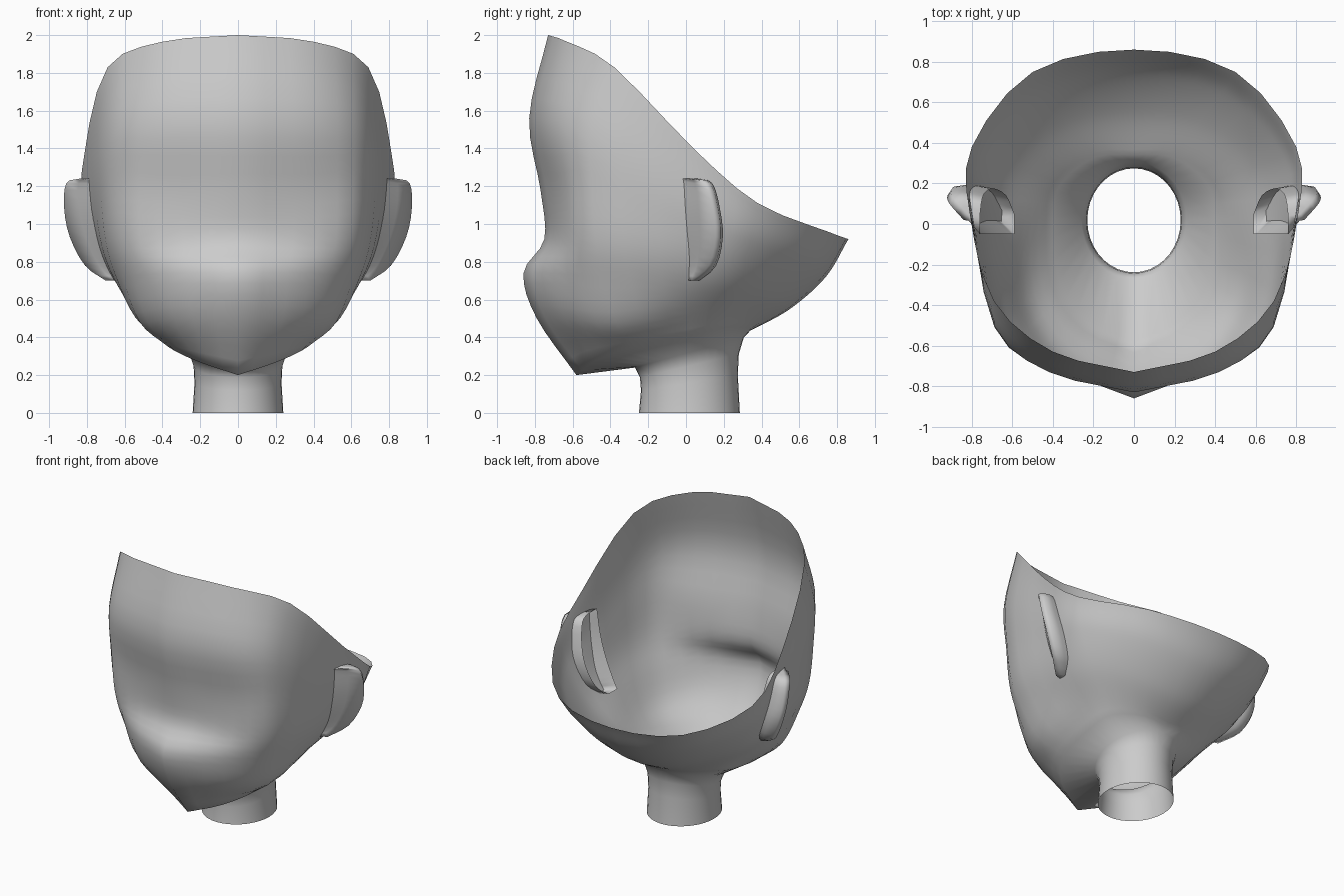
import bpy
import math
from mathutils import Vector

cube = bpy.data.objects.get("Cube")
if cube:
    bpy.data.objects.remove(cube, do_unlink=True)

grey = bpy.data.materials.new("plain_grey")
grey.use_nodes = True
grey.diffuse_color = (0.6, 0.6, 0.6, 1)
grey.node_tree.nodes["Principled BSDF"].inputs["Base Color"].default_value = grey.diffuse_color


def smooth_path(points, steps, mirror_end=False):
    """Sample a smooth curve through the points, optionally mirrored in x at its end."""
    p = [Vector(q) for q in points]
    before = 2 * p[0] - p[1]
    after = 2 * p[-1] - p[-2]
    if mirror_end:
        after = Vector((-p[-2].x, p[-2].y, p[-2].z))
    p = [before] + p + [after]
    result = []
    for i in range(1, len(p) - 2):
        a, b, c, d = p[i - 1:i + 3]
        for s in range(steps):
            t = s / steps
            result.append(0.5 * (2 * b + (c - a) * t
                                 + (2 * a - 5 * b + 4 * c - d) * t ** 2
                                 + (3 * b - a - 3 * c + d) * t ** 3))
    result.append(p[-2])
    return result


def loft(name, rows, flip=False, caps=False):
    """Skin a list of equally long rows of points with smooth quads."""
    n = len(rows[0])
    verts = [v for row in rows for v in row]
    faces = []
    for r in range(len(rows) - 1):
        for c in range(n - 1):
            a, b = r * n + c, (r + 1) * n + c
            faces.append((a, b, b + 1, a + 1))
    if caps:
        last = (len(rows) - 1) * n
        faces.append(tuple(range(n)))
        faces.append(tuple(last + c for c in reversed(range(n))))
    if flip:
        faces = [f[::-1] for f in faces]
    mesh = bpy.data.meshes.new(name)
    mesh.from_pydata(verts, [], faces)
    mesh.materials.append(grey)
    obj = bpy.data.objects.new(name, mesh)
    bpy.context.collection.objects.link(obj)
    for poly in mesh.polygons:
        poly.use_smooth = True
    return obj


# Head: lines running from the open rim down to the jaw, from front to back
face_centre = [(0, -.73, 2), (0, -.83, 1.56), (0, -.77, 1.18), (0, -.75, .92),
               (0, -.86, .74), (0, -.79, .5), (0, -.58, .2)]
cheek = [(.4, -.63, 1.965), (.42, -.73, 1.55), (.42, -.67, 1.18), (.42, -.66, .92),
         (.38, -.7, .74), (.34, -.64, .5), (.22, -.48, .275)]
temple = [(.69, -.38, 1.83), (.69, -.5, 1.5), (.68, -.5, 1.2), (.66, -.48, .92),
          (.61, -.44, .72), (.52, -.37, .48), (.37, -.28, .35)]
side = [(.81, .05, 1.39), (.77, .03, 1.02), (.66, .02, .71), (.4, .03, .41)]
rear_side = [(.8, .38, 1.11), (.74, .34, .91), (.6, .29, .69), (.36, .2, .45)]
rear = [(.5, .75, .96), (.44, .65, .79), (.32, .5, .6), (.19, .33, .45)]
back = [(0, .86, .92), (0, .74, .72), (0, .55, .55), (0, .34, .435)]

lines = [smooth_path(l, 4) for l in (face_centre, cheek, temple)]
lines += [smooth_path(l, 8) for l in (side, rear_side, rear, back)]
rows = [smooth_path(row, 3, mirror_end=True) for row in zip(*lines)]

# Neck: flared into the tilted underside, then straight down to the open end
columns = len(rows[0])
for scale, height in ((1.08, 1), (.98, .78), (.96, .5), (1, 0)):
    ring = []
    for c in range(columns):
        angle = math.pi * c / (columns - 1)
        ring.append(Vector((.24 * scale * math.sin(angle),
                            .018 - .267 * scale * math.cos(angle),
                            height * (.32 - .08 * math.cos(angle)))))
    rows.append(ring)
for row in rows:
    row[0].x = row[-1].x = 0

head = loft("head_and_neck", rows)
mirror = head.modifiers.new("mirror", "MIRROR")
mirror.use_axis[0] = True
mirror.use_clip = True

# Ears: height, root x, outer edge x, outer edge y
ear_sections = [(1.24, .79, .84, .04), (1.215, .78, .91, .12), (1.08, .76, .92, .16),
                (.93, .72, .89, .175), (.78, .66, .81, .14), (.7, .62, .7, .05)]


def ear(name, sign):
    sections = []
    for z, root, edge, y in ear_sections:
        middle = (root + edge) / 2
        sections.append([(sign * px, py, z) for px, py in (
            (root - .03, -.05), (middle, y * .4), (edge, y - .02),
            (edge - .02, y + .01), (middle, y + .02), (root - .03, y))])
    strips = [smooth_path(s, 3) for s in zip(*sections)]
    loft(name, list(zip(*strips)), flip=sign < 0, caps=True)


ear("left_ear", 1)
ear("right_ear", -1)
